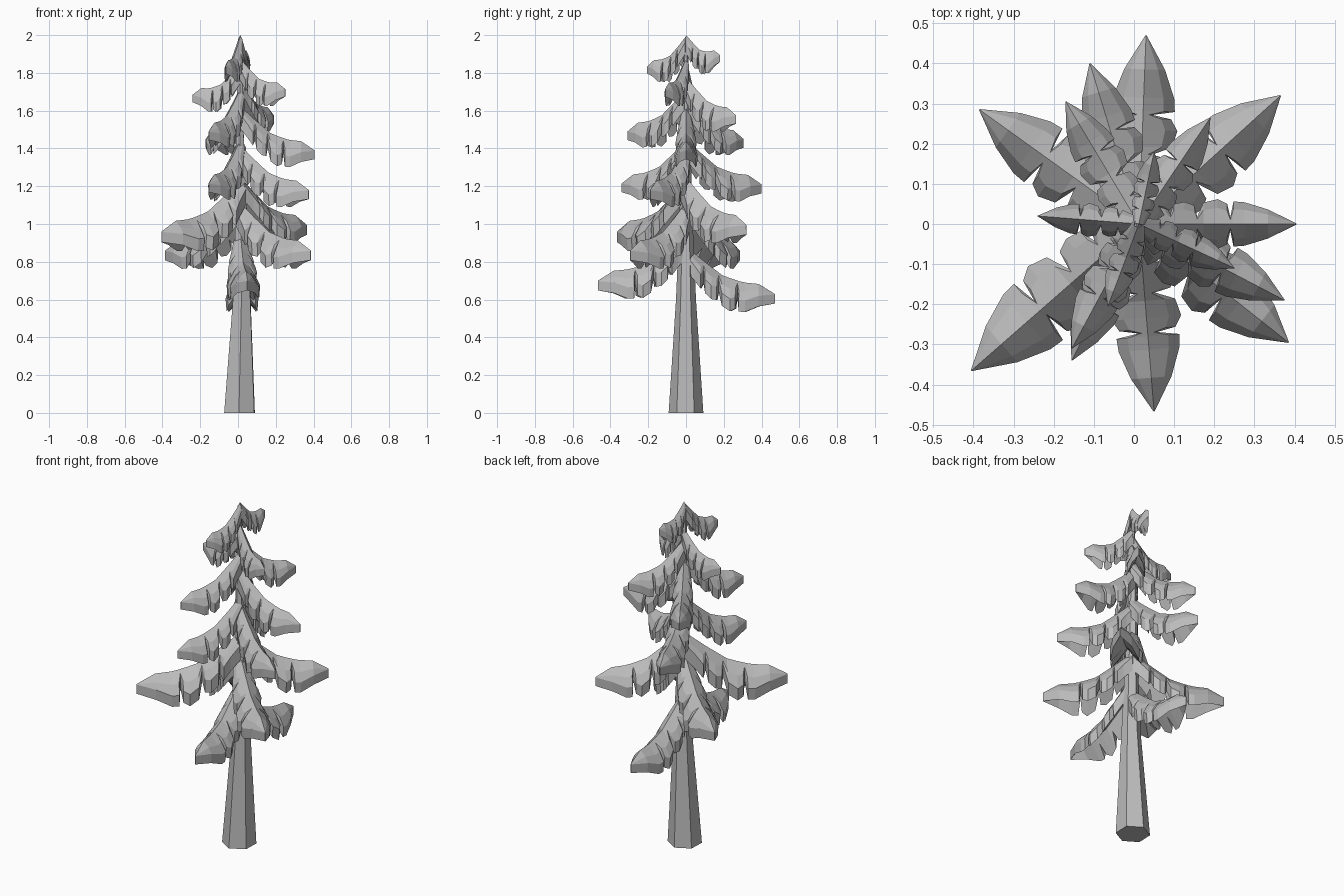
import bpy
import bmesh
import math
from mathutils import Matrix, Vector

cube = bpy.data.objects.get("Cube")
if cube:
    bpy.data.objects.remove(cube, do_unlink=True)

grey = bpy.data.materials.new("plain grey")
grey.use_nodes = True
grey.diffuse_color = (0.5, 0.5, 0.5, 1)
grey.node_tree.nodes["Principled BSDF"].inputs["Base Color"].default_value = (0.5, 0.5, 0.5, 1)


def loft(name, rings):
    """Closed flat-faced mesh through a list of equal-sized rings."""
    bm = bmesh.new()
    loops = [[bm.verts.new(p) for p in ring] for ring in rings]
    n = len(loops[0])
    for a, b in zip(loops, loops[1:]):
        for i in range(n):
            j = (i + 1) % n
            bm.faces.new((a[i], a[j], b[j], b[i]))
    bm.faces.new(loops[0])
    bm.faces.new(loops[-1])
    bmesh.ops.recalc_face_normals(bm, faces=bm.faces[:])
    mesh = bpy.data.meshes.new(name)
    bm.to_mesh(mesh)
    bm.free()
    mesh.materials.append(grey)
    return mesh


def place(name, mesh, matrix=Matrix()):
    obj = bpy.data.objects.new(name, mesh)
    bpy.context.collection.objects.link(obj)
    obj.matrix_world = matrix
    return obj


# Trunk: tapered hexagon, slightly bowed; (height, radius, x offset)
trunk_path = [(0, .092, .008), (.6, .053, .02), (1.0, .036, .018),
              (1.5, .022, .01), (1.98, .01, .01)]
trunk_rings = []
for z, r, x in trunk_path:
    angles = [math.radians(60 * i + 88) for i in range(6)]
    trunk_rings.append([(x + r * math.cos(a), r * math.sin(a), z) for a in angles])
place("trunk", loft("trunk", trunk_rings))

# Bough of unit length along +x: drooping ridge line (distance, height)
ridge_line = [(0, .56), (.2, .385), (.42, .21), (.64, .135), (.88, .11), (1, 0)]
# Toothed outline (distance, half width)
outline = [(0, .08), (.1, .11), (.17, .14), (.2, .075), (.22, .15),
           (.29, .165), (.35, .14), (.37, .055),
           (.41, .16), (.5, .185), (.56, .15), (.58, .05),
           (.6, .168), (.67, .162), (.82, .108), (1, .003)]


def ridge_height(t):
    for (a, za), (b, zb) in zip(ridge_line, ridge_line[1:]):
        if t <= b:
            return za + (zb - za) * (t - a) / (b - a)
    return 0


bough_rings = []
for t, w in outline:
    z = ridge_height(t)
    fold = w * 1.3
    low = z - fold
    mid = z - fold * .5
    thick = .18 - .07 * t
    bough_rings.append([(t, -w, low), (t, -w * .65, mid), (t, 0, z),
                        (t, w * .65, mid), (t, w, low),
                        (t, w * .94, low - thick), (t, 0, z - thick),
                        (t, -w * .94, low - thick)])
bough_mesh = loft("bough", bough_rings)

# Bough tips from bottom to top (x, y, z), relative width, flattening at the root
tips = [
    (.03, .47, .63, 1, 0), (.05, -.467, .7, 1, 0),
    (-.385, .285, .86, 1, 0), (.385, -.295, .86, 1, 0),
    (-.405, -.365, .96, 1, 0), (.365, .32, .995, 1, 0),
    (.375, -.19, 1.18, .9, 0), (-.11, .4, 1.21, .95, 0),
    (-.155, -.34, 1.215, .9, 0), (.405, 0, 1.39, .85, 0),
    (-.17, .305, 1.45, .95, 0), (-.155, -.31, 1.49, .9, 0),
    (.19, .265, 1.575, .9, .01), (-.24, .02, 1.685, .9, .04),
    (.25, -.11, 1.715, .9, .04), (-.065, -.205, 1.835, .95, .03),
    (.05, .18, 1.895, .95, .075),
]
for i, (x, y, z, width, flatten) in enumerate(tips):
    start = Vector((.012, 0, z))
    reach = Vector((x, y, z)) - start
    turn = Matrix.Rotation(math.atan2(reach.y, reach.x), 4, 'Z')
    size = reach.length
    # Short upper boughs are relatively deeper
    depth = .45 * size + .24
    shape = Matrix.Diagonal((size, size * width, depth, 1))
    shape[2][0] = flatten
    shape[2][3] = -flatten
    mesh = bough_mesh.copy()
    mesh.transform(Matrix.Translation(start) @ turn @ shape)
    place(f"bough_{i + 1}", mesh)
